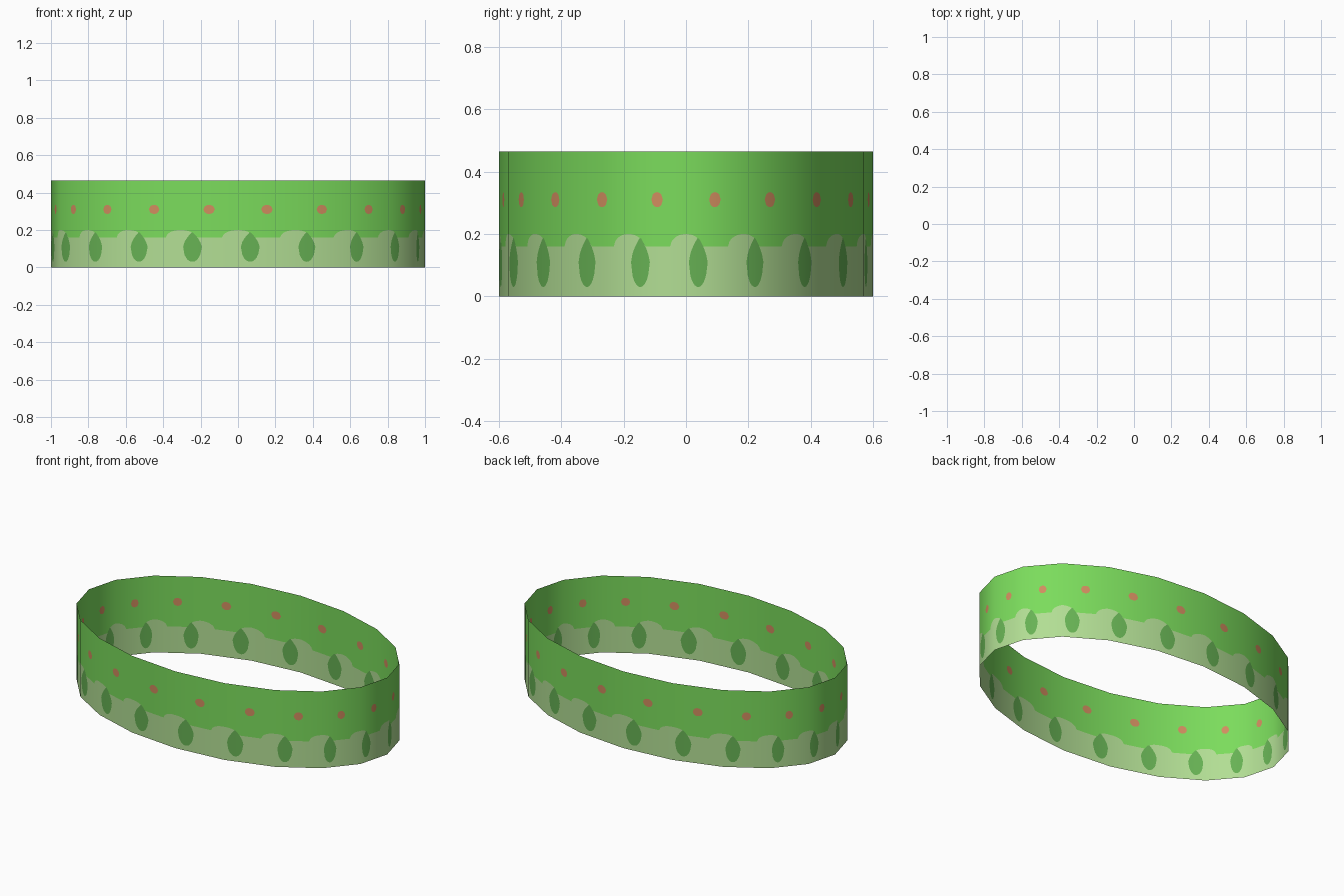
import bpy, bmesh, math
from mathutils import Vector

if "Cube" in bpy.data.objects:
    bpy.data.objects.remove(bpy.data.objects["Cube"])

A, B, H = 1.0, 0.6, 0.465      # half length, half depth, height
SIDES, COLS = 20, 40           # flat panels, columns cut in each panel


def material(name, r, g, b):
    lin = [((c / 255 + 0.055) / 1.055) ** 2.4 for c in (r, g, b)]
    m = bpy.data.materials.new(name)
    m.diffuse_color = (*lin, 1)
    m.use_nodes = True
    m.node_tree.nodes["Principled BSDF"].inputs["Base Color"].default_value = m.diffuse_color
    return m


mats = [material("pale green", 178, 222, 148),
        material("leaf green", 103, 178, 84),
        material("bright green", 123, 220, 92),
        material("dusty orange", 208, 141, 95)]
STRIPS = (0, 1, 0, 2, 3, 2)    # colours from bottom to top


def heights(u):
    """Colour borders at fraction u across one panel."""
    t = min(1, abs(u - 0.21) / 0.16)                    # hanging leaf
    leaf_lo = 0.11 - 0.08 * math.sqrt(1 - t * t)
    leaf_hi = 0.11 + 0.08 * (1 - t) ** 0.6
    d = min(1, min(u, 1 - u) / 0.27)                    # scalloped border
    border = max(0.16 + 0.04 * math.sqrt(1 - d * d), leaf_hi)
    s = min(1, abs(u - 0.5) / 0.1)                      # round dot
    dot = 0.024 * math.sqrt(1 - s * s)
    return (0, leaf_lo, leaf_hi, border, 0.31 - dot, 0.31 + dot, H)


def corner(i):
    a = 2 * math.pi * i / SIDES
    return Vector((A * math.cos(a), B * math.sin(a), 0))


# Oval band: flat panels cut into coloured strips
bm = bmesh.new()
for i in range(SIDES):
    p, q = corner(i), corner(i + 1)
    for c in range(COLS):
        u0, u1 = c / COLS, (c + 1) / COLS
        a, b = p.lerp(q, u0), p.lerp(q, u1)
        h0, h1 = heights(u0), heights(u1)
        for k, mat in enumerate(STRIPS):
            pts = []
            for base, z in ((a, h0[k]), (b, h1[k]), (b, h1[k + 1]), (a, h0[k + 1])):
                v = Vector((base.x, base.y, z))
                if all((v - w).length > 1e-5 for w in pts):
                    pts.append(v)
            if len(pts) > 2:
                f = bm.faces.new([bm.verts.new(v) for v in pts])
                f.material_index = mat
                f.smooth = True
bmesh.ops.remove_doubles(bm, verts=bm.verts[:], dist=1e-5)

mesh = bpy.data.meshes.new("oval_band")
bm.to_mesh(mesh)
bm.free()
for m in mats:
    mesh.materials.append(m)
# Smooth shading around the oval
mesh.normals_split_custom_set_from_vertices(
    [Vector((v.co.x / A ** 2, v.co.y / B ** 2, 0)).normalized() for v in mesh.vertices])
band = bpy.data.objects.new("oval_band", mesh)
bpy.context.collection.objects.link(band)
